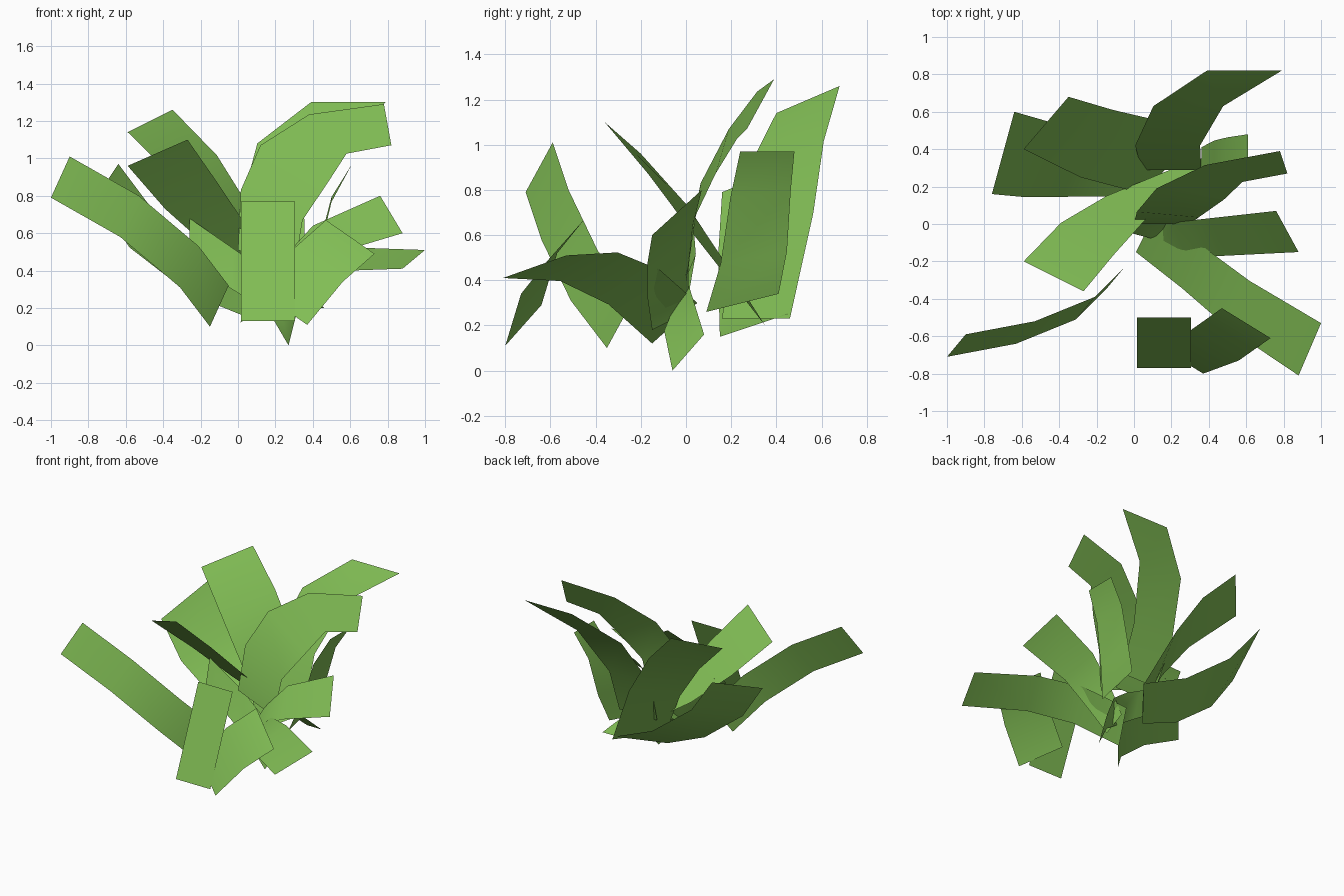
import bpy
from mathutils import Vector

default_cube = bpy.data.objects.get("Cube")
if default_cube:
    bpy.data.objects.remove(default_cube, do_unlink=True)

# One flat leaf green
leaf_green = bpy.data.materials.new("leaf_green")
leaf_green.use_nodes = True
colour = (0.22, 0.51, 0.09, 1)
leaf_green.diffuse_color = colour
shader = leaf_green.node_tree.nodes["Principled BSDF"]
shader.inputs["Base Color"].default_value = colour
shader.inputs["Roughness"].default_value = 0.8


def blend(samples, t):
    """Value at t (from tip to base) along evenly spaced vectors."""
    if len(samples) == 1:
        return Vector(samples[0])
    place = t * (len(samples) - 1)
    index = min(int(place), len(samples) - 2)
    return Vector(samples[index]).lerp(Vector(samples[index + 1]), place - index)


def make_leaf(name, spine, *half_widths):
    """Bent ribbon: a spine from tip to base, widened sideways both ways."""
    verts, faces = [], []
    last = len(spine) - 1
    for row, point in enumerate(spine):
        side = blend(half_widths, row / last)
        verts += [Vector(point) + side, Vector(point) - side]
        if row < last:
            start = row * 2
            faces.append((start, start + 1, start + 3, start + 2))
    mesh = bpy.data.meshes.new(name)
    mesh.from_pydata(verts, [], faces)
    mesh.materials.append(leaf_green)
    mesh.shade_smooth()
    leaf = bpy.data.objects.new(name, mesh)
    bpy.context.collection.objects.link(leaf)
    return leaf


# Short leaves at the front
make_leaf("front_leaf",
          [(.16, -.5, .77), (.16, -.77, .13)],
          (.145, 0, 0))
make_leaf("front_left_short_leaf",
          [(.6, -.53, .58), (.43, -.65, .43), (.24, -.72, .2)],
          (-.13, .08, .09))

# Tall leaves arching to the left and back
make_leaf("tall_left_leaf",
          [(.8, .33, 1.18), (.48, .27, 1.13), (.3, .16, .97),
           (.18, .05, .75), (.15, 0, .45)],
          (-.02, .06, .11), (-.18, .03, .1), (-.15, 0, .06))
make_leaf("tall_back_left_leaf",
          [(.59, .82, 1.3), (.29, .63, 1.08), (.18, .42, .72), (.2, .29, .38)],
          (-.2, 0, 0), (-.16, 0, 0))
make_leaf("tall_back_right_leaf",
          [(-.47, .54, 1.2), (-.2, .43, .93), (0, .38, .63), (.18, .31, .23)],
          (.12, .14, .06), (.07, .2, .1), (.12, .15, 0))

# Leaves on the right
make_leaf("inner_right_leaf",
          [(-.43, -.28, 1.03), (-.25, -.08, .8), (-.04, .09, .56), (.4, .35, .2)],
          (.16, -.08, .07), (.13, -.09, .07), (.06, 0, 0))
make_leaf("front_right_leaf",
          [(-.95, -.65, .9), (-.58, -.58, .69), (-.26, -.45, .42), (-.1, -.29, .21)],
          (.05, .06, .11))
make_leaf("back_right_leaf",
          [(-.7, .38, .88), (-.5, .34, .6), (-.16, .32, .34), (.17, .3, .2)],
          (.06, .22, .09), (.12, .15, .05))
make_leaf("small_right_leaf",
          [(-.26, 0, .56), (-.03, 0, .41), (.18, -.04, .27), (.29, .01, .08)],
          (0, .03, .12), (.02, .07, .08))

# Leaves on the left
make_leaf("left_leaf",
          [(.82, -.04, .7), (.44, -.07, .56), (.24, -.08, .38), (.12, -.07, .22)],
          (-.06, .11, .1), (0, .08, .04))
make_leaf("low_front_left_leaf",
          [(.94, -.67, .46), (.56, -.43, .46), (.31, -.23, .37), (.06, -.05, .21)],
          (.06, .14, .05), (.05, .1, .09))
make_leaf("upright_left_leaf",
          [(.61, .36, .97), (.5, .33, .78), (.43, .3, .5), (.36, .25, .3)],
          (0, .12, 0), (0, .16, .04))
